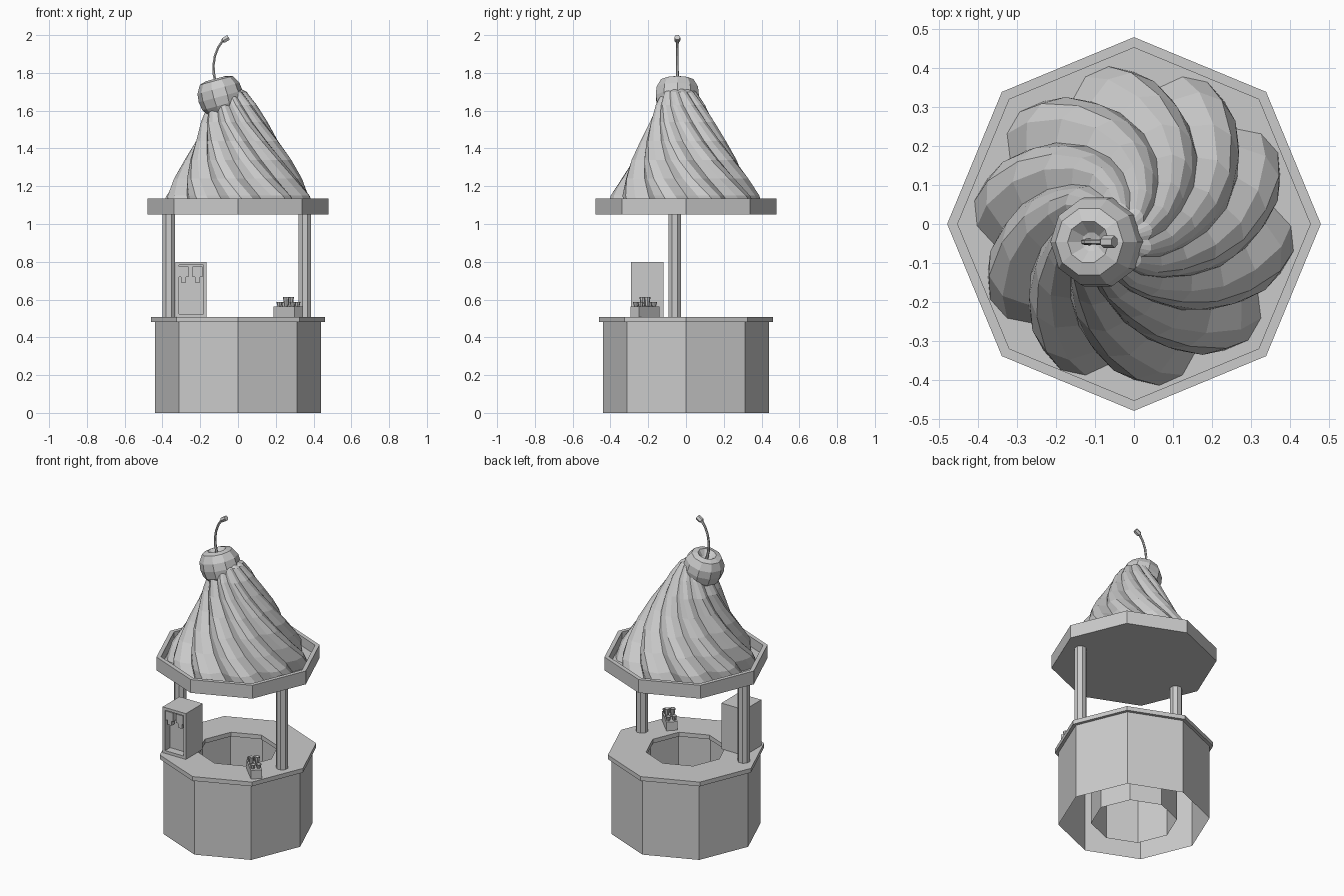
import bpy, bmesh
from math import sin, cos, pi, radians
from mathutils import Matrix, Vector

if "Cube" in bpy.data.objects:
    bpy.data.objects.remove(bpy.data.objects["Cube"])


def finish(name, bm, fix=True):
    bmesh.ops.remove_doubles(bm, verts=bm.verts, dist=1e-5)
    if fix:
        bmesh.ops.recalc_face_normals(bm, faces=bm.faces)
    me = bpy.data.meshes.new(name)
    bm.to_mesh(me)
    bm.free()
    ob = bpy.data.objects.new(name, me)
    bpy.context.collection.objects.link(ob)
    return ob


def skin(bm, rings):
    """Bridge successive rings of coordinates with quads."""
    vs = [[bm.verts.new(p) for p in r] for r in rings]
    n = len(rings[0])
    for a, b in zip(vs, vs[1:]):
        for i in range(n):
            j = (i + 1) % n
            bm.faces.new((a[i], a[j], b[j], b[i]))
    return vs


def lathe(name, profile, n, loc=(0, 0, 0), tilt=0.0, phase=0.0):
    bm = bmesh.new()
    skin(bm, [[(r * cos(phase + 2 * pi * i / n), r * sin(phase + 2 * pi * i / n), z)
               for i in range(n)] for r, z in profile])
    bmesh.ops.remove_doubles(bm, verts=bm.verts, dist=1e-5)
    bmesh.ops.dissolve_degenerate(bm, edges=bm.edges, dist=1e-6)
    ob = finish(name, bm)
    ob.location = loc
    ob.rotation_euler.y = tilt
    return ob


def box(name, lo, hi, rot=0.0, recess=None):
    lo, hi = Vector(lo), Vector(hi)
    bm = bmesh.new()
    bmesh.ops.create_cube(bm, size=1, matrix=Matrix.Diagonal((*(hi - lo), 1)))
    if recess:
        border, depth = recess
        bm.normal_update()
        front = [f for f in bm.faces if f.normal.y < -0.9]
        bmesh.ops.inset_region(bm, faces=front, thickness=border)
        ext = bmesh.ops.extrude_discrete_faces(bm, faces=front)["faces"]
        bmesh.ops.translate(bm, vec=(0, depth, 0), verts=ext[0].verts)
    ob = finish(name, bm)
    ob.location = (lo + hi) / 2
    ob.rotation_euler.z = rot
    return ob


# Octagonal base: outer wall and inner tube, open underneath
lathe("base_outer_wall", [(0.44, 0), (0.44, 0.48)], 8)
lathe("base_inner_wall", [(0.25, 0), (0.25, 0.48)], 8)
lathe("counter_top", [(0.235, 0.48), (0.46, 0.48), (0.46, 0.507),
                      (0.235, 0.507), (0.235, 0.48)], 8)

# Posts
for name, x in (("left_post", -0.367), ("right_post", 0.354)):
    lathe(name, [(0.036, 0.5), (0.036, 1.06)], 8, (x, -0.06, 0), phase=pi / 8)

# Roof tray with raised rim
lathe("roof_tray", [(0, 1.05), (0.48, 1.05), (0.48, 1.135), (0.453, 1.135),
                    (0.453, 1.075), (0, 1.075)], 8)

# Twisted cream swirl: ridged rings (z, radius, centre x, centre y, twist)
rings = []
LOBES, PER = 10, 4
for z, r, cx, cy, tw in ((1.075, 0.395, 0, -0.005, 0), (1.15, 0.375, 0, -0.005, -8),
                         (1.24, 0.325, 0, -0.005, -20), (1.34, 0.27, 0, -0.01, -33),
                         (1.44, 0.215, -0.005, -0.015, -46), (1.54, 0.168, -0.02, -0.02, -60),
                         (1.63, 0.125, -0.03, -0.03, -73), (1.70, 0.085, -0.04, -0.035, -85),
                         (1.73, 0.03, -0.05, -0.04, -92)):
    ring = []
    for i in range(LOBES * PER):
        a = 2 * pi * i / (LOBES * PER) + radians(tw + 90)
        k = r * (1.0, 1.05, 1.02, 0.9)[i % PER]
        ring.append((cx + k * cos(a), cy + k * sin(a), z))
    rings.append(ring)
bm = bmesh.new()
vs = skin(bm, rings)
bm.faces.new(vs[-1])
finish("cream_swirl", bm)

# Cherry with dimple, tilted
lathe("cherry", [(0, 0.06), (0.025, 0.068), (0.055, 0.098), (0.09, 0.088), (0.115, 0.045),
                 (0.12, 0), (0.112, -0.045), (0.085, -0.085), (0.045, -0.102), (0, -0.105)],
      10, (-0.092, -0.046, 1.675), radians(-15))

# Curved stem with a knob at the end
path = [(-0.11, 1.72, 0.009), (-0.127, 1.79, 0.008), (-0.13, 1.84, 0.007),
        (-0.122, 1.89, 0.007), (-0.105, 1.935, 0.007), (-0.083, 1.967, 0.008),
        (-0.078, 1.971, 0.016), (-0.05, 1.988, 0.016)]
rings = []
for i, (x, z, r) in enumerate(path):
    a, b = path[max(i - 1, 0)], path[min(i + 1, len(path) - 1)]
    t = Vector((b[0] - a[0], 0, b[1] - a[1])).normalized()
    side = Vector((0, 1, 0))
    up = t.cross(side)
    rings.append([Vector((x, -0.046, z)) + r * (cos(pi * k / 3) * side + sin(pi * k / 3) * up)
                  for k in range(6)])
bm = bmesh.new()
vs = skin(bm, rings)
bm.faces.new(vs[-1])
finish("cherry_stem", bm)

# Drink dispenser with recessed front and two nozzles
box("dispenser", (-0.33, -0.29, 0.507), (-0.166, -0.12, 0.8), recess=(0.025, 0.05))
for side, x in (("left", -0.288), ("right", -0.214)):
    box(side + "_nozzle_block", (x - 0.026, -0.285, 0.72), (x + 0.026, -0.238, 0.776))
    box(side + "_nozzle_tip", (x - 0.014, -0.28, 0.69), (x + 0.014, -0.25, 0.722))

# Cup tray turned diagonally, holding small flared cups
box("cup_tray", (0.19, -0.25, 0.507), (0.344, -0.184, 0.562), radians(-45))
spin = Matrix.Rotation(radians(-45), 3, 'Z')
for i in (-1, 0, 1):
    for j in (-1, 1):
        p = Vector((0.267, -0.217, 0.56)) + spin @ Vector((i * 0.05, j * 0.017, 0))
        h = 0.053 if i == 0 else 0.028
        lathe(f"cup_{i + 2}_{j + 2}", [(0, 0), (0.01, 0), (0.017, h), (0.013, h), (0, h - 0.012)],
              8, p)
